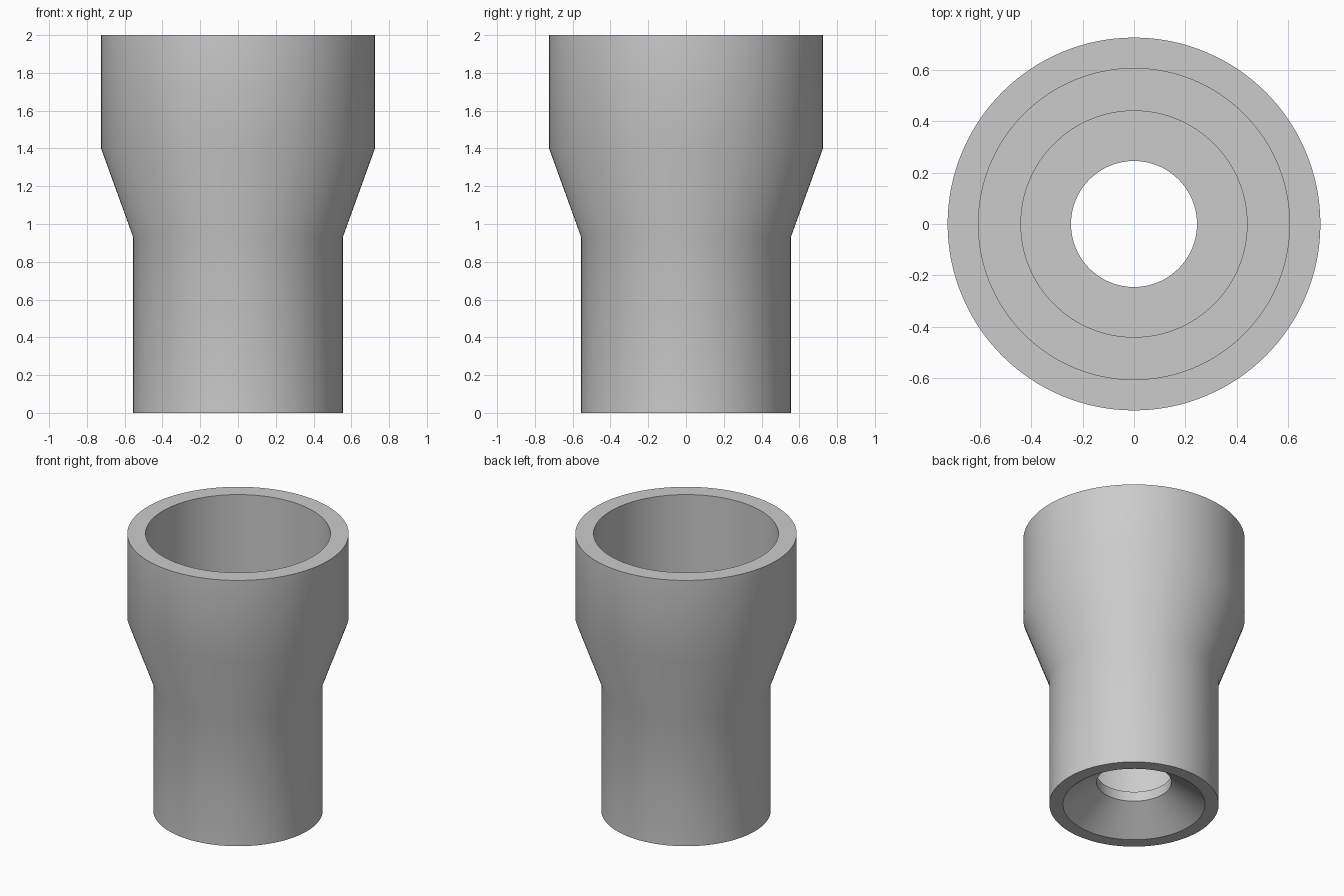
import bpy, bmesh, math
from mathutils import Vector

cube = bpy.data.objects.get("Cube")
if cube:
    bpy.data.objects.remove(cube, do_unlink=True)

# Plain grey plastic
grey = bpy.data.materials.new("plain grey")
grey.use_nodes = True
colour = (0.6, 0.6, 0.6, 1)
grey.diffuse_color = colour
grey.node_tree.nodes["Principled BSDF"].inputs["Base Color"].default_value = colour

# Closed wall section (radius, height): outside, stepped socket, floor, hole, flared base
profile = [
    (0.555, 0), (0.555, 0.93), (0.725, 1.40), (0.725, 2),
    (0.605, 2), (0.605, 1.40), (0.44, 1.40), (0.44, 0.235),
    (0.245, 0.235), (0.245, 0.165), (0.465, 0),
]

# Turn the section around the vertical axis
bm = bmesh.new()
verts = [bm.verts.new((r, 0, z)) for r, z in profile]
edges = [bm.edges.new((v, verts[(i + 1) % len(verts)])) for i, v in enumerate(verts)]
bmesh.ops.spin(bm, geom=verts + edges, cent=Vector(), axis=Vector((0, 0, 1)),
               angle=math.tau, steps=128, use_merge=True)
bmesh.ops.remove_doubles(bm, verts=bm.verts, dist=0.0001)
bmesh.ops.recalc_face_normals(bm, faces=bm.faces)

mesh = bpy.data.meshes.new("reducer_sleeve")
bm.to_mesh(mesh)
bm.free()
mesh.materials.append(grey)
sleeve = bpy.data.objects.new("reducer_sleeve", mesh)
bpy.context.collection.objects.link(sleeve)

# Smooth round walls, crisp rims and ledges
bpy.ops.object.select_all(action='DESELECT')
sleeve.select_set(True)
bpy.context.view_layer.objects.active = sleeve
bpy.ops.object.shade_smooth_by_angle(angle=math.radians(30))
